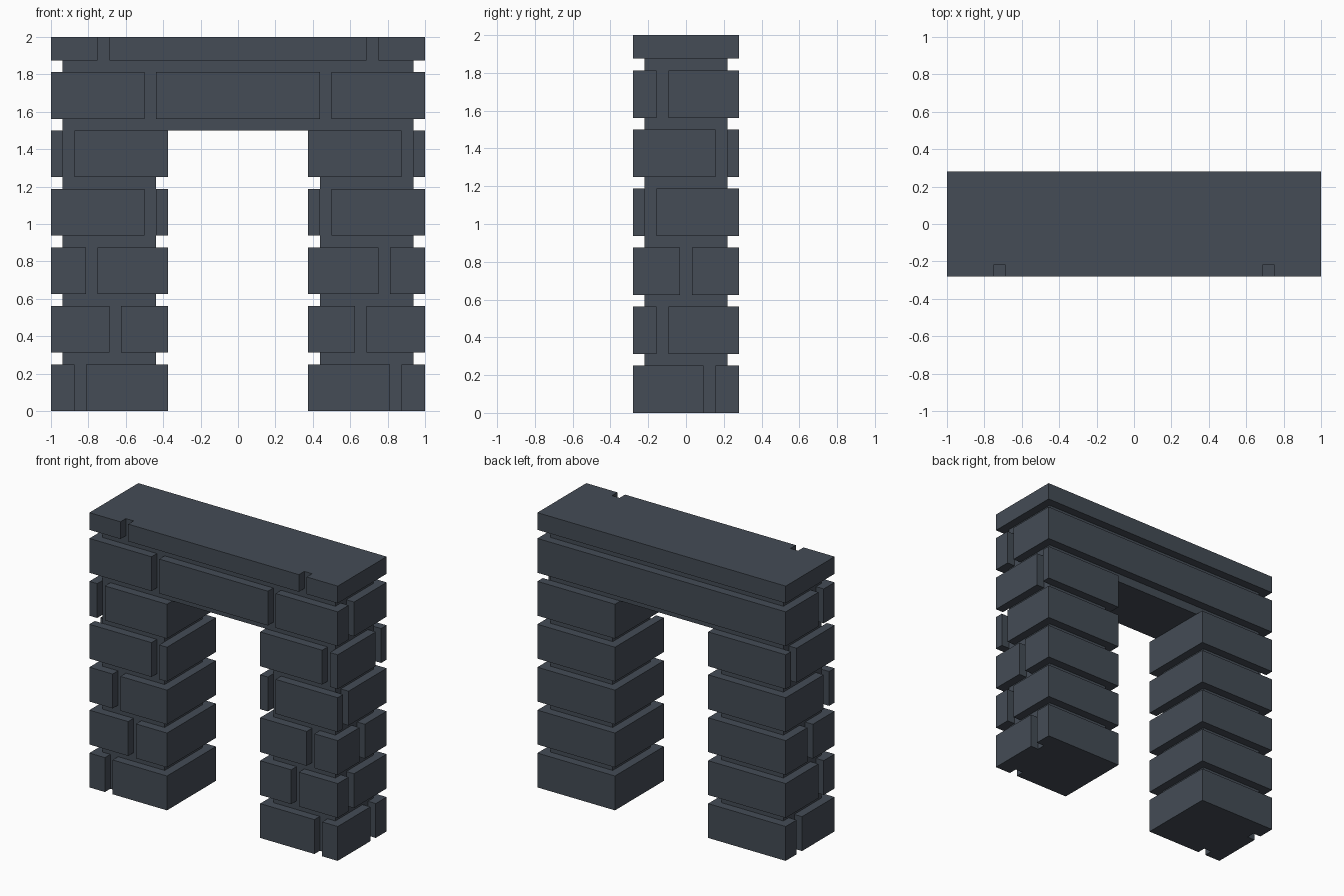
import bpy, bmesh

if "Cube" in bpy.data.objects:
    bpy.data.objects.remove(bpy.data.objects["Cube"])

U = 1 / 16          # brick module: one mortar joint
D = 4.5             # half depth in modules

stone = bpy.data.materials.new("dark slate stone")
stone.diffuse_color = (0.058, 0.072, 0.092, 1)
stone.use_nodes = True
stone.node_tree.nodes["Principled BSDF"].inputs["Base Color"].default_value = stone.diffuse_color


def prism(name, outline, z0, z1, bottom=True, top=True):
    """Extrude a counter-clockwise xy outline (in modules) from z0 to z1."""
    bm = bmesh.new()
    lo = [bm.verts.new((x * U, y * U, z0 * U)) for x, y in outline]
    hi = [bm.verts.new((x * U, y * U, z1 * U)) for x, y in outline]
    n = len(outline)
    for i in range(n):
        j = (i + 1) % n
        bm.faces.new((lo[i], lo[j], hi[j], hi[i]))
    if bottom:
        bm.faces.new(lo[::-1])
    if top:
        bm.faces.new(hi)
    mesh = bpy.data.meshes.new(name)
    bm.to_mesh(mesh)
    bm.free()
    mesh.materials.append(stone)
    ob = bpy.data.objects.new(name, mesh)
    bpy.context.collection.objects.link(ob)


def mirror(points):
    return [(-x, y) for x, y in reversed(points)]


def rect(x0, x1, y):
    return [(x0, -y), (x1, -y), (x1, y), (x0, y)]


def outer_edge(a, c):
    """Right half outline, front to back, with a front joint at x=a and a side joint at y=c."""
    pts = [(a, -D), (a, 1 - D), (a + 1, 1 - D), (a + 1, -D), (16, -D)]
    if c is not None:
        pts += [(16, c), (15, c), (15, c + 1), (16, c + 1)]
    return pts + [(16, D)]


# Pillar courses: (front joint x, side joint y), with recessed mortar above each
courses = [(13, 1.5), (10, -2.5), (12, -0.5), (7, -3.5), (14, 2.5)]
for i, (a, c) in enumerate(courses):
    z = 5 * i
    brick = [(6, -D)] + outer_edge(a, c) + [(6, D)]
    prism(f"right_brick_course_{i + 1}", brick, z, z + 4)
    prism(f"left_brick_course_{i + 1}", mirror(brick), z, z + 4)
    if i < 4:
        core = rect(7, 15, D - 1)
        prism(f"right_mortar_{i + 1}", core, z + 4, z + 5, False, False)
        prism(f"left_mortar_{i + 1}", mirror(core), z + 4, z + 5, False, False)

# Lintel: mortar bed forming the soffit, brick course, mortar, top slab
prism("lintel_soffit", rect(-15, 15, D - 1), 24, 25, True, False)
edge = outer_edge(7, -2.5)
prism("lintel_brick_course", edge + mirror(edge), 25, 29)
prism("lintel_mortar", rect(-15, 15, D - 1), 29, 30, False, False)
edge = outer_edge(11, None)
prism("top_slab", edge + mirror(edge), 30, 32)
